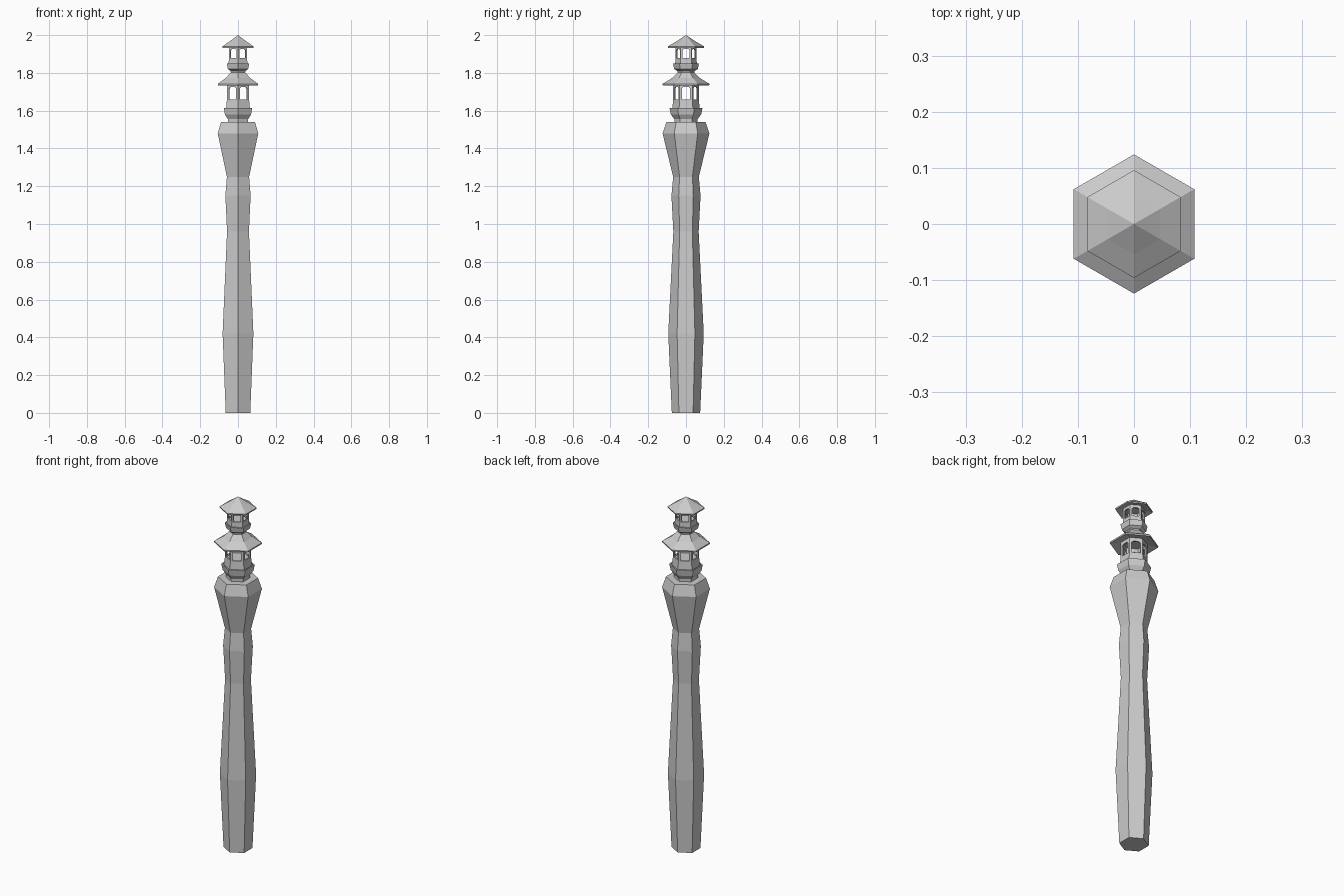
import bpy, bmesh, math
from mathutils import Matrix, Vector

if "Cube" in bpy.data.objects:
    bpy.data.objects.remove(bpy.data.objects["Cube"])


def finish(name, bm):
    bmesh.ops.recalc_face_normals(bm, faces=bm.faces)
    me = bpy.data.meshes.new(name)
    bm.to_mesh(me)
    bm.free()
    ob = bpy.data.objects.new(name, me)
    bpy.context.collection.objects.link(ob)
    return ob


def hex_turned(name, profile, closed=False):
    """Six-sided sweep of (corner radius, height); radius 0 gives an apex."""
    bm = bmesh.new()
    rings = []
    for r, z in profile:
        if r == 0:
            rings.append([bm.verts.new((0, 0, z))] * 6)
        else:
            rings.append([bm.verts.new((r * math.cos(a), r * math.sin(a), z))
                          for a in (math.radians(30 + 60 * i) for i in range(6))])
    pairs = list(zip(rings, rings[1:]))
    if closed:
        pairs.append((rings[-1], rings[0]))
    for lo, hi in pairs:
        for i in range(6):
            j = (i + 1) % 6
            bm.faces.new(list(dict.fromkeys((lo[i], lo[j], hi[j], hi[i]))))
    if not closed:
        for ring in (rings[0], rings[-1]):
            if len(set(ring)) == 6:
                bm.faces.new(ring)
    return finish(name, bm)


def window_walls(name, r, z0, z1, w, s0, s1, t=0.009):
    """Hollow hexagonal wall with one chamfered window per side."""
    wall = hex_turned(name, [(r, z0), (r, z1), (r - t, z1), (r - t, z0)], True)
    c = w * 0.35
    outline = [(-w, s0), (w, s0), (w, s1 - c), (w - c, s1), (c - w, s1), (-w, s1 - c)]
    for k in range(3):
        bm = bmesh.new()
        ends = [[bm.verts.new((x, y, z)) for y, z in outline] for x in (-0.15, 0.15)]
        for e in ends:
            bm.faces.new(e)
        for i in range(6):
            j = (i + 1) % 6
            bm.faces.new((ends[0][i], ends[0][j], ends[1][j], ends[1][i]))
        bm.transform(Matrix.Rotation(math.radians(60 * k), 4, 'Z'))
        cutter = finish(name + "_cutter", bm)
        cutter.hide_render = True
        cutter.hide_set(True)
        mod = wall.modifiers.new("window", 'BOOLEAN')
        mod.operation = 'DIFFERENCE'
        mod.solver = 'EXACT'
        mod.object = cutter
        # Bake the cut so the cutter can be removed
        dg = bpy.context.evaluated_depsgraph_get()
        me = bpy.data.meshes.new_from_object(wall.evaluated_get(dg))
        wall.modifiers.clear()
        wall.data = me
        bpy.data.objects.remove(cutter)


# Faceted shaft with waist, collar and bulging head
hex_turned("shaft", [(0.075, 0), (0.094, 0.42), (0.067, 0.96), (0.077, 1.15),
                     (0.068, 1.25), (0.124, 1.48), (0.104, 1.54), (0.085, 1.54)])

# Lower lantern: base with balcony rim, windowed walls, flared roof
hex_turned("lower_base", [(0.062, 1.535), (0.062, 1.555), (0.080, 1.58), (0.087, 1.615),
                          (0.079, 1.615), (0.078, 1.60), (0.074, 1.60), (0.068, 1.655)])
window_walls("lower_walls", 0.068, 1.65, 1.745, 0.022, 1.66, 1.725)
hex_turned("lower_roof", [(0.064, 1.745), (0.123, 1.734), (0.124, 1.742), (0.075, 1.772),
                          (0.045, 1.802)])

# Upper lantern: smaller copy of the same pattern
hex_turned("upper_base", [(0.043, 1.795), (0.045, 1.81), (0.062, 1.82), (0.069, 1.85),
                          (0.062, 1.85), (0.061, 1.84), (0.058, 1.84), (0.056, 1.872)])
window_walls("upper_walls", 0.056, 1.868, 1.942, 0.018, 1.878, 1.926, 0.008)
hex_turned("upper_roof", [(0.052, 1.942), (0.095, 1.933), (0.096, 1.940), (0.054, 1.965),
                          (0, 2.0)])
